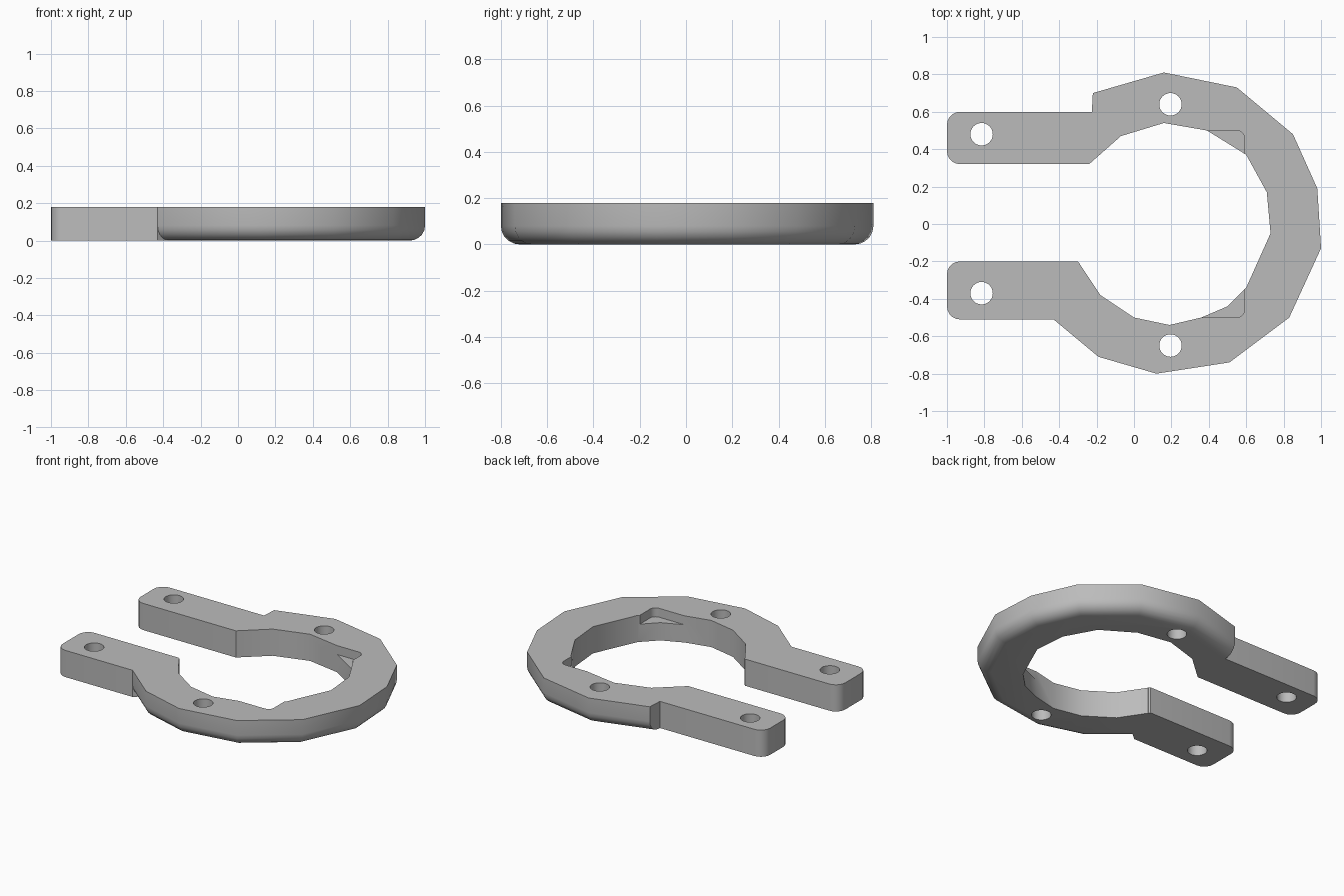
import bpy, bmesh, math

cube = bpy.data.objects.get("Cube")
if cube:
    bpy.data.objects.remove(cube, do_unlink=True)

H = 0.18          # plate thickness
FILLET = 0.08     # rounded lower rim
POCKET = 0.06     # depth of the square recess

grey = bpy.data.materials.new("plain grey")
grey.use_nodes = True
colour = (0.5, 0.5, 0.5, 1)
grey.diffuse_color = colour
grey.node_tree.nodes["Principled BSDF"].inputs["Base Color"].default_value = colour


def plate(name, points, z0, z1, round_at=None, radius=0.07, rim=None):
    """Extrude an outline; round chosen vertical corners, fillet chosen lower edges."""
    bm = bmesh.new()
    low = [bm.verts.new((x, y, z0)) for x, y in points]
    high = [bm.verts.new((x, y, z1)) for x, y in points]
    n = len(points)
    bm.faces.new(low[::-1])
    bm.faces.new(high)
    for i in range(n):
        j = (i + 1) % n
        bm.faces.new((low[i], low[j], high[j], high[i]))
    bmesh.ops.recalc_face_normals(bm, faces=bm.faces)
    edges = []
    if round_at:
        edges = [bm.edges.get((low[i], high[i])) for i in round_at]
    if rim:
        edges = [bm.edges.get((low[i], low[i + 1])) for i in range(rim)]
        radius = FILLET
    if edges:
        bmesh.ops.bevel(bm, geom=edges, offset=radius, offset_type='OFFSET',
                        segments=5, profile=0.5, affect='EDGES')
    mesh = bpy.data.meshes.new(name)
    bm.to_mesh(mesh)
    bm.free()
    mesh.materials.append(grey)
    ob = bpy.data.objects.new(name, mesh)
    bpy.context.collection.objects.link(ob)
    return ob


def combine(target, tool, operation):
    """Apply a boolean and discard the tool object."""
    mod = target.modifiers.new(operation.lower(), 'BOOLEAN')
    mod.operation, mod.object, mod.solver = operation, tool, 'EXACT'
    bpy.context.view_layer.objects.active = target
    bpy.ops.object.modifier_apply(modifier=mod.name)
    bpy.data.objects.remove(tool, do_unlink=True)


# Open ring: outer rim from back to front, then the inner rim back again
outer = [(-.22, .7), (.16, .81), (.55, .73), (.85, .48), (.98, .19), (1, -.13),
         (.83, -.5), (.51, -.74), (.12, -.8), (-.19, -.71), (-.43, -.51)]
inner = [(-.3, -.2), (-.18, -.38), (0, -.5), (.19, -.54), (.36, -.5), (.5, -.44),
         (.6, -.34), (.73, -.05), (.71, .17), (.6, .37), (.39, .5), (.16, .54),
         (-.07, .47), (-.24, .32)]
ring = plate("clamp_ring", outer + inner, 0, H, rim=len(outer) - 1)

# Two flat mounting arms
back_arm = plate("back_arm", [(-1, .32), (-.24, .32), (-.2, .37), (-.2, .6), (-1, .6)],
                 0, H, round_at=(0, 4))
front_arm = plate("front_arm", [(-1, -.51), (-.43, -.51), (-.36, -.45), (-.29, -.21),
                                (-.3, -.2), (-1, -.2)], 0, H, round_at=(0, 5))
combine(ring, back_arm, 'UNION')
combine(ring, front_arm, 'UNION')

# Shallow square recess showing at the inner corners
recess = plate("recess_cutter", [(.1, -.5), (.59, -.5), (.59, .5), (.1, .5)],
               H - POCKET, H + .1, round_at=(1, 2), radius=.04)
combine(ring, recess, 'DIFFERENCE')

# Four bolt holes
for x, y in [(.195, .64), (.195, -.65), (-.815, .48), (-.815, -.37)]:
    circle = [(x + .06 * math.cos(a * math.tau / 32), y + .06 * math.sin(a * math.tau / 32))
              for a in range(32)]
    combine(ring, plate("bolt_hole_cutter", circle, -.1, H + .1), 'DIFFERENCE')

# Smooth rounded parts, crisp corners
bpy.ops.object.select_all(action='DESELECT')
ring.select_set(True)
bpy.context.view_layer.objects.active = ring
bpy.ops.object.shade_smooth_by_angle(angle=math.radians(30))
